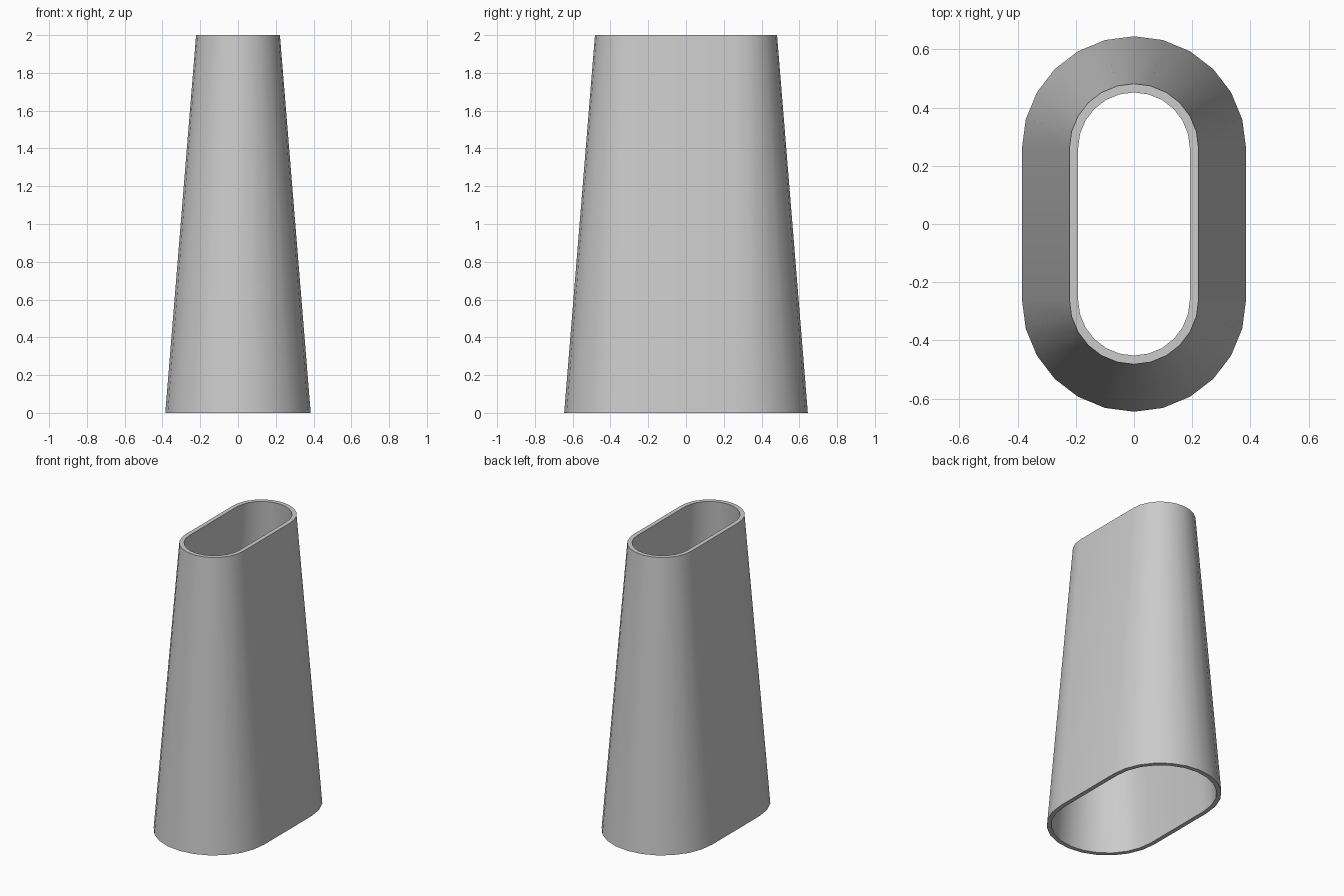
import bpy, bmesh
from math import sin, cos, pi

cube = bpy.data.objects.get("Cube")
if cube:
    bpy.data.objects.remove(cube, do_unlink=True)

HEIGHT = 2.0
HALF_STRAIGHT = 0.26      # end-arc centres sit at y = +/- this
WALL = 0.03
ARC_STEPS = 12

grey = bpy.data.materials.new("plain grey")
grey.use_nodes = True
color = (0.6, 0.6, 0.6, 1)
grey.diffuse_color = color
grey.node_tree.nodes["Principled BSDF"].inputs["Base Color"].default_value = color


def stadium_ring(bm, radius, z):
    """Slot-shaped outline: two half circles joined by straight sides."""
    ring = []
    for start, cy in ((0, HALF_STRAIGHT), (pi, -HALF_STRAIGHT)):
        for i in range(ARC_STEPS + 1):
            a = start + pi * i / ARC_STEPS
            ring.append(bm.verts.new((radius * cos(a), cy + radius * sin(a), z)))
    return ring


# Tapered hollow tube: outer wall, top rim, inner wall, bottom rim
bm = bmesh.new()
bottom_r, top_r = 0.385, 0.222
rings = [stadium_ring(bm, r, z) for r, z in (
    (bottom_r, 0), (top_r, HEIGHT), (top_r - WALL, HEIGHT), (bottom_r - WALL, 0))]
for k, low in enumerate(rings):
    high = rings[(k + 1) % len(rings)]
    for i in range(len(low)):
        j = (i + 1) % len(low)
        bm.faces.new((low[i], low[j], high[j], high[i]))
bmesh.ops.recalc_face_normals(bm, faces=bm.faces)

mesh = bpy.data.meshes.new("tapered_tube")
bm.to_mesh(mesh)
bm.free()
mesh.materials.append(grey)
tube = bpy.data.objects.new("tapered_tube", mesh)
bpy.context.collection.objects.link(tube)
bpy.ops.object.select_all(action='DESELECT')
tube.select_set(True)
bpy.context.view_layer.objects.active = tube
bpy.ops.object.shade_smooth_by_angle(angle=pi / 6)
